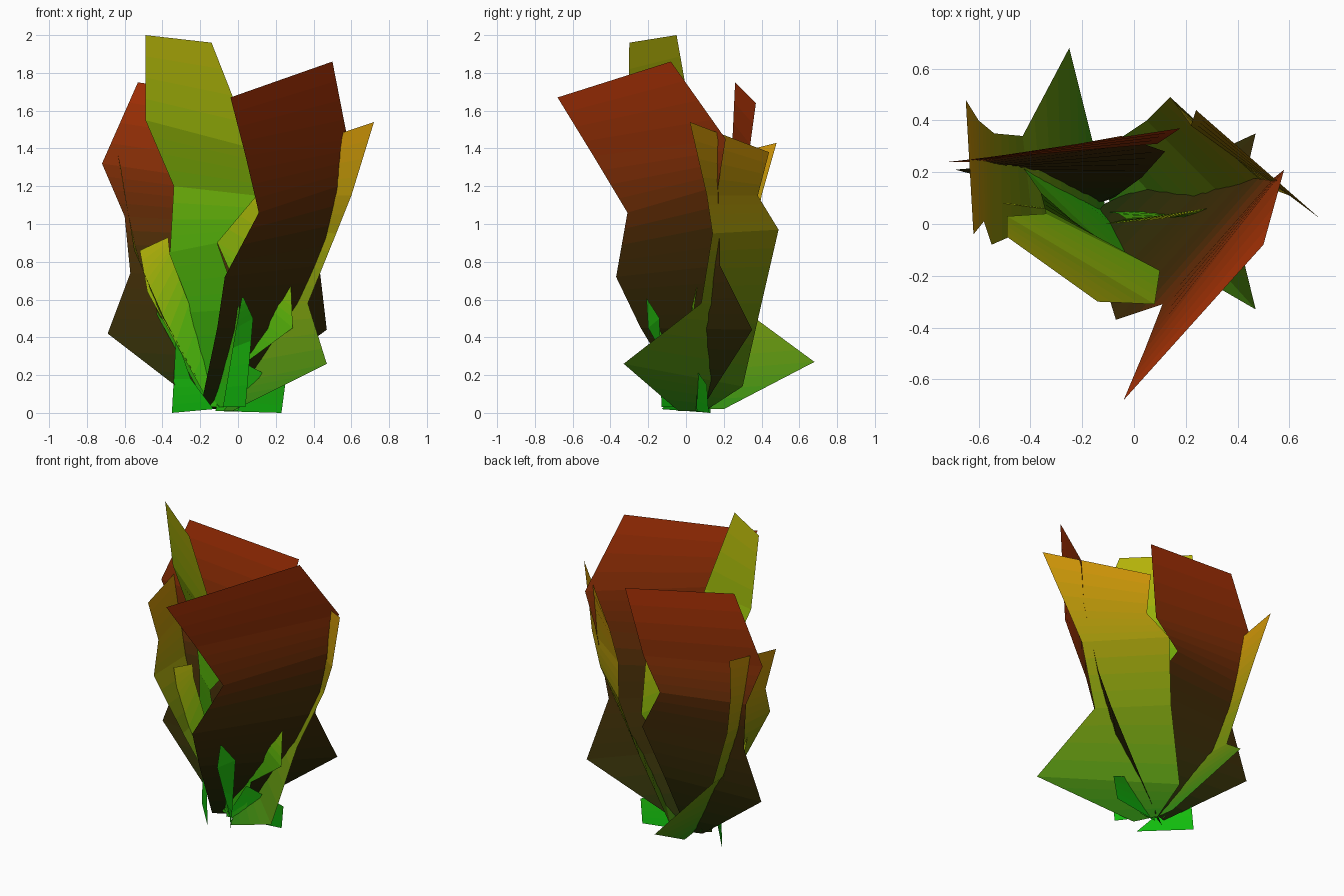
import bpy
from mathutils import Vector

STEPS = 4  # colour bands per leaf segment

# colour ramps from base to tip
GREEN = [(0.01, 0.47, 0.004), (0.10, 0.45, 0.003), (0.52, 0.48, 0.003)]
AMBER = [(0.02, 0.26, 0.006), (0.22, 0.28, 0.003), (0.66, 0.29, 0.002)]
RED = [(0.01, 0.025, 0.002), (0.06, 0.025, 0.002), (0.48, 0.035, 0.002)]
FRESH = [(0.004, 0.50, 0.004), (0.01, 0.48, 0.004), (0.02, 0.45, 0.004)]


def ramp(cols, t):
    t = min(max(t, 0), 1) * (len(cols) - 1)
    i = min(int(t), len(cols) - 2)
    c = Vector(cols[i]).lerp(Vector(cols[i + 1]), t - i)
    return (*c, 1)


def leaf(name, rows, cols):
    """Ribbon leaf: rows of left and right edge points, tip first."""
    rows = [(Vector(r[:3]), Vector(r[3:])) for r in rows][::-1]
    verts = [rows[0][0], rows[0][1]]
    for (l0, r0), (l1, r1) in zip(rows, rows[1:]):
        for k in range(1, STEPS + 1):
            verts += [l0.lerp(l1, k / STEPS), r0.lerp(r1, k / STEPS)]
    n = len(verts) // 2 - 1
    faces = [(2 * i, 2 * i + 1, 2 * i + 3, 2 * i + 2) for i in range(n)]
    me = bpy.data.meshes.new(name)
    me.from_pydata(verts, [], faces)
    top = max(v.z for v in verts)
    for i, p in enumerate(me.polygons):
        z = sum(verts[v].z for v in p.vertices) / 4
        m = bpy.data.materials.new(f"{name}_band_{i}")
        m.diffuse_color = ramp(cols, z / top)
        me.materials.append(m)
        p.material_index = i
    ob = bpy.data.objects.new(name, me)
    bpy.context.collection.objects.link(ob)


# tall yellow-green centre leaf
leaf("tall_leaf", [
    (-.49, -.05, 2.0, -.14, -.30, 1.96), (-.49, .03, 1.55, .08, -.31, 1.40),
    (-.34, .04, 1.20, .10, -.18, 1.15), (-.36, .12, .85, -.11, -.13, .90),
    (-.43, .22, .52, .01, -.20, .55), (-.16, .08, .03, -.08, .04, .03)], GREEN)

# front right red leaf
leaf("front_red_leaf", [
    (-.04, -.68, 1.67, .50, -.08, 1.86), (.04, -.49, 1.36, .58, .21, 1.45),
    (.11, -.31, 1.06, .53, .17, 1.20), (-.07, -.37, .72, .43, .18, .78),
    (-.11, -.24, .45, .47, .35, .44), (-.20, .02, .02, -.11, .08, .02)], RED)

# back red leaf
leaf("back_red_leaf", [
    (-.53, .26, 1.75, .18, .37, 1.64), (-.72, .24, 1.32, .09, .31, 1.20),
    (-.60, .24, 1.04, -.05, .34, 1.01), (-.57, .22, .74, .12, .28, .72),
    (-.69, .21, .42, .03, .18, .38), (-.17, .07, .02, -.08, .10, .02)], RED)

# right amber leaf with a broad lower lobe
leaf("right_amber_leaf", [
    (.72, .02, 1.54, .24, .44, 1.38), (.60, .11, 1.15, .22, .38, 1.15),
    (.52, .14, .95, .14, .49, .97), (.37, .08, .58, .05, .40, .58),
    (.47, -.33, .26, -.10, .30, .14), (-.03, -.04, .01, -.10, .10, .01)], AMBER)

# left amber leaf with a lobe reaching back
leaf("left_amber_leaf", [
    (-.65, .48, 1.43, -.62, -.04, 1.30), (-.60, .40, 1.15, -.58, .01, 1.05),
    (-.54, .35, .88, -.55, -.08, .86), (-.43, .34, .52, -.39, -.01, .50),
    (-.25, .68, .27, -.24, .04, .22), (-.13, .20, .02, -.11, .05, .02)], AMBER)

# small inner leaves
leaf("small_left_leaf", [
    (-.52, .08, .86, -.37, .06, .93), (-.48, .08, .64, -.36, .06, .84),
    (-.33, .06, .37, -.26, .05, .58), (-.14, .05, .03, -.11, .05, .03)], GREEN)
leaf("small_right_leaf", [
    (.11, .02, 1.20, .25, .05, 1.08), (-.11, .00, .90, .28, .06, .68),
    (-.03, .02, .72, .29, .03, .45), (-.06, .04, .25, .06, .05, .28),
    (-.12, .05, .01, .0, .06, .01)], GREEN)

# short bright shoots at the foot
leaf("left_shoot", [
    (-.33, .10, .38, -.32, .08, .38), (-.34, .12, .18, -.25, .04, .18),
    (-.35, .13, .00, -.13, -.13, .02)], FRESH)
leaf("right_shoot", [
    (.04, .03, .26, .25, .11, .15), (-.12, .05, .01, .23, .12, .00)], FRESH)
leaf("front_shoot", [
    (.02, -.21, .61, .03, -.21, .61), (-.01, -.20, .45, .08, -.14, .50),
    (-.08, .03, .03, .04, -.13, .03)], FRESH)
